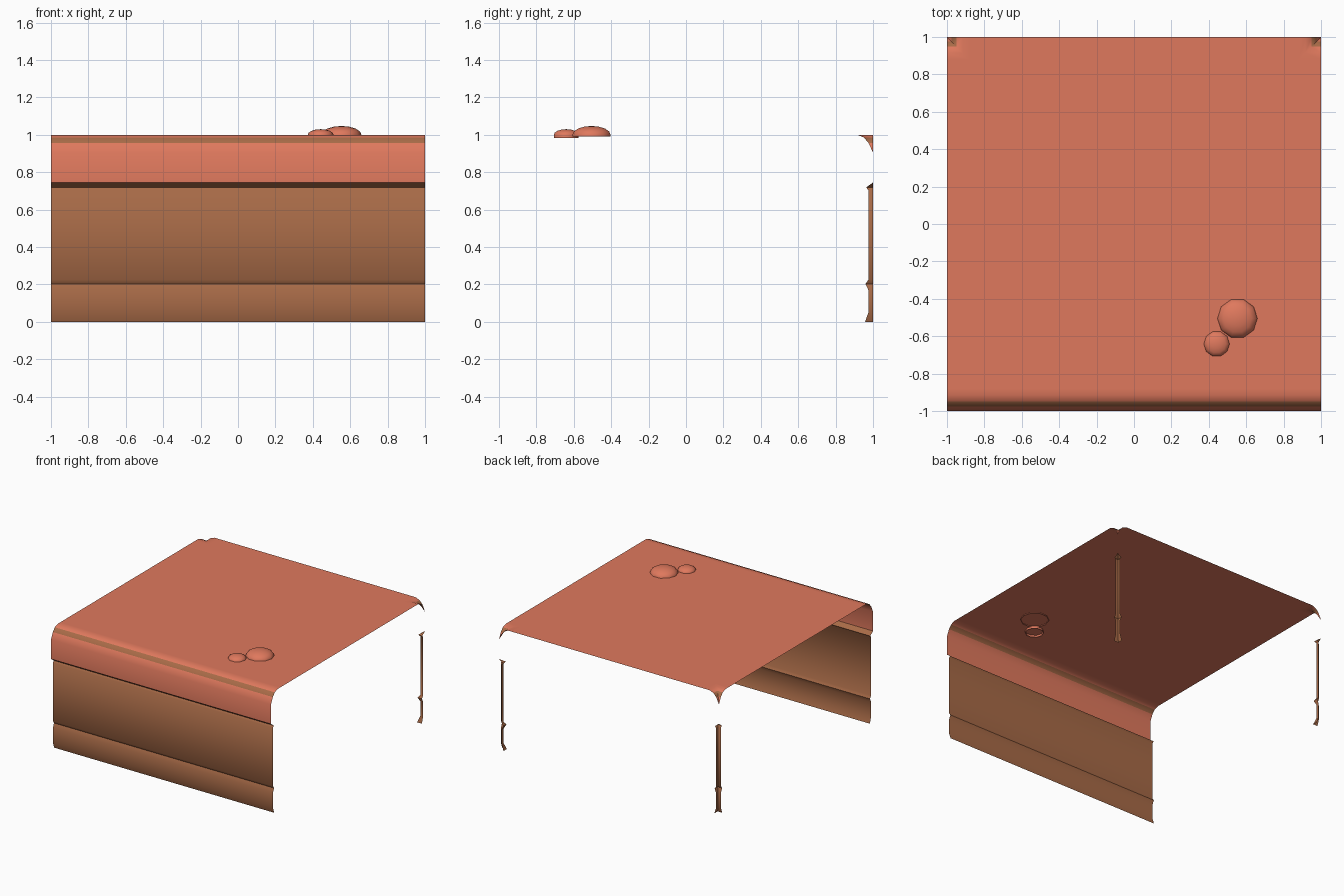
import bpy, bmesh
from math import cos, sin, pi, radians

if "Cube" in bpy.data.objects:
    bpy.data.objects.remove(bpy.data.objects["Cube"])


def make_material(name, rgb):
    mat = bpy.data.materials.new(name)
    mat.use_nodes = True
    colour = (*rgb, 1.0)
    mat.diffuse_color = colour
    mat.node_tree.nodes["Principled BSDF"].inputs["Base Color"].default_value = colour
    return mat


clay = make_material("red_clay", (0.74, 0.19, 0.11))
earth = make_material("brown_earth", (0.39, 0.145, 0.063))


# Rails: plan outline of the cliff at inset d, seen left to right from outside
def front_rail(d):
    return [(-1, d - 1), (1, d - 1)]


def left_corner_rail(d):
    return [(1, 1 - d), (1 - d, 1 - d), (1 - d, 1)]


def right_corner_rail(d):
    return [(d - 1, 1), (d - 1, 1 - d), (-1, 1 - d)]


def sweep(bm, profile, rail):
    """Skin a profile of (inset, height) points, top to bottom, along a rail."""
    rows = [[bm.verts.new((x, y, z)) for x, y in rail(d)] for d, z in profile]
    for upper, lower in zip(rows, rows[1:]):
        for i in range(len(upper) - 1):
            bm.faces.new((upper[i], lower[i], lower[i + 1], upper[i + 1]))


def finish(bm, name, mats, rule=None):
    bmesh.ops.remove_doubles(bm, verts=bm.verts, dist=0.0005)
    if rule:
        for face in bm.faces:
            face.material_index = rule(face)
    mesh = bpy.data.meshes.new(name)
    bm.to_mesh(mesh)
    bm.free()
    obj = bpy.data.objects.new(name, mesh)
    bpy.context.collection.objects.link(obj)
    for mat in mats:
        mesh.materials.append(mat)
    bpy.ops.object.select_all(action="DESELECT")
    obj.select_set(True)
    bpy.context.view_layer.objects.active = obj
    bpy.ops.object.shade_smooth_by_angle(angle=radians(45))
    return obj


# Ground sheet: flat top, rounded edge, hanging front lip
flat = 0.12
edge = [(flat, 1), (0.085, 1), (0.05, 0.986), (0.024, 0.957), (0, 0.904)]
lip = edge + [(0, 0.745)]
bm = bmesh.new()
outline = front_rail(flat) + left_corner_rail(flat) + right_corner_rail(flat)
bm.faces.new([bm.verts.new((x, y, 1)) for x, y in outline])
sweep(bm, lip, front_rail)
sweep(bm, edge, left_corner_rail)
sweep(bm, edge, right_corner_rail)


def stripe(face):
    return int(0.96 < face.calc_center_median().z < 0.98)


finish(bm, "ground_top", [clay, earth], stripe)

# Cliff walls with a groove under the lip, one lower down and one at the foot
wall = [(0, 0.745), (0.037, 0.718), (0.025, 0.705), (0.025, 0.225),
        (0.04, 0.203), (0.025, 0.17), (0.025, 0.05), (0.042, 0)]
for name, rail in (("front_cliff", front_rail),
                   ("back_left_corner_cliff", left_corner_rail),
                   ("back_right_corner_cliff", right_corner_rail)):
    bm = bmesh.new()
    sweep(bm, wall, rail)
    finish(bm, name, [earth])


# Low open-bottomed stones
def stone(name, x, y, radius, base, top, sides=10):
    bm = bmesh.new()
    height = top - 1
    rings = [(radius, base), (radius, 1)]
    rings += [(radius * cos(a), 1 + height * sin(a)) for a in (pi / 8, pi / 4, pi * 3 / 8)]
    rows = []
    for r, z in rings:
        rows.append([bm.verts.new((x + r * cos(2 * pi * i / sides),
                                   y + r * sin(2 * pi * i / sides), z))
                     for i in range(sides)])
    tip = bm.verts.new((x, y, top))
    for i in range(sides):
        j = (i + 1) % sides
        for low, high in zip(rows, rows[1:]):
            bm.faces.new((low[i], low[j], high[j], high[i]))
        bm.faces.new((rows[-1][i], rows[-1][j], tip))
    finish(bm, name, [clay])


stone("large_stone", 0.553, -0.505, 0.107, 0.992, 1.047)
stone("small_stone", 0.442, -0.641, 0.069, 0.983, 1.03)
